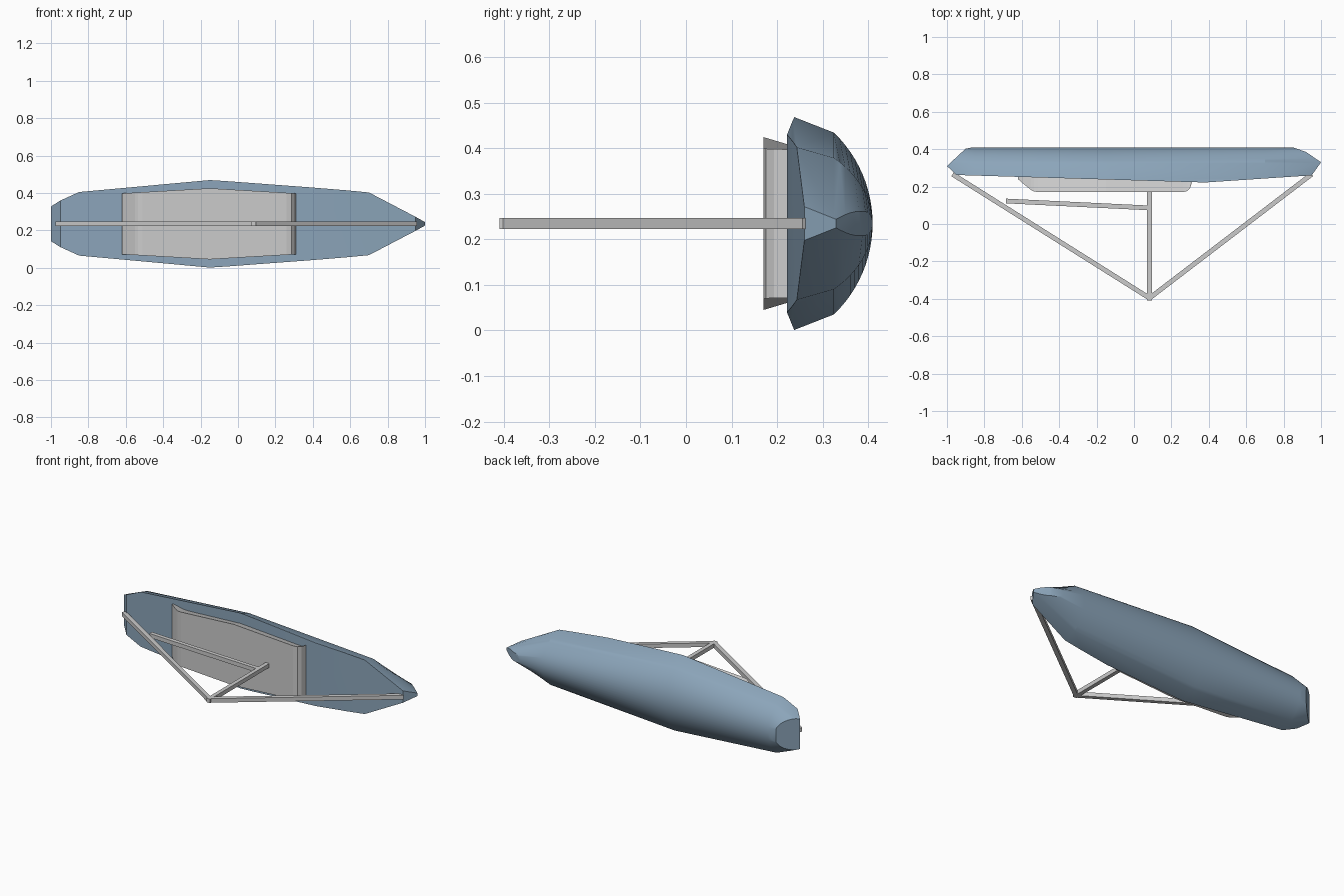
import bpy, bmesh, math
from mathutils import Vector

if "Cube" in bpy.data.objects:
    bpy.data.objects.remove(bpy.data.objects["Cube"])

ZC = 0.235  # height of the boat's centre line (it lies on its side)


def finish(bm, name, mat=None, angle=None):
    bmesh.ops.recalc_face_normals(bm, faces=bm.faces)
    me = bpy.data.meshes.new(name)
    bm.to_mesh(me)
    bm.free()
    ob = bpy.data.objects.new(name, me)
    bpy.context.collection.objects.link(ob)
    if mat:
        me.materials.append(mat)
    if angle:
        bpy.context.view_layer.objects.active = ob
        ob.select_set(True)
        bpy.ops.object.shade_smooth_by_angle(angle=math.radians(angle))
        ob.select_set(False)
    return ob


def loft(rings):
    bm = bmesh.new()
    vs = [[bm.verts.new(p) for p in r] for r in rings]
    n = len(vs[0])
    for a, b in zip(vs, vs[1:]):
        for i in range(n):
            j = (i + 1) % n
            bm.faces.new((a[i], a[j], b[j], b[i]))
    bm.faces.new(vs[0])
    bm.faces.new(vs[-1][::-1])
    return bm


def lerp_table(x, table):
    for (x0, h0), (x1, h1) in zip(table, table[1:]):
        if x <= x1:
            return h0 + (h1 - h0) * (x - x0) / (x1 - x0)
    return table[-1][1]


blue = bpy.data.materials.new("hull_blue")
blue.diffuse_color = (0.26, 0.375, 0.49, 1)
blue.use_nodes = True
blue.node_tree.nodes["Principled BSDF"].inputs["Base Color"].default_value = blue.diffuse_color

# Hull: one rounded section scaled to the beam at each station
R = 0.2775
a_max = math.asin(0.2 / R)
half = [(0.2, 1.015), (0.235, 1.0), (0.325, 0.85)]
for k in range(1, 13):
    a = a_max * (1 - k / 12)
    half.append((0.41 - R + R * math.cos(a), R * math.sin(a) / 0.235))
section = half + [(y, -s) for y, s in half[-2::-1]]
beam = [(-1.02, 0.097), (-0.85, 0.177), (-0.15, 0.235), (0.7, 0.17), (1.01, 0.006)]
bm = loft([[(x, y, ZC + s * h) for y, s in section] for x, h in beam])

# Trim the hull to its side profile: sheer, transom, keel and stem
profile = [(-0.95, 0.262), (0.38, 0.222), (0.95, 0.26), (1.0, 0.33), (0.92, 0.385),
           (0.85, 0.41), (-0.86, 0.41), (-0.9, 0.403), (-1.0, 0.31)]
for (x0, y0), (x1, y1) in zip(profile, profile[1:] + profile[:1]):
    if y0 == y1:
        continue
    geom = bm.verts[:] + bm.edges[:] + bm.faces[:]
    res = bmesh.ops.bisect_plane(bm, geom=geom, dist=1e-6, plane_co=(x0, y0, 0),
                                 plane_no=(y1 - y0, x0 - x1, 0), clear_outer=True)
    cut = [e for e in res["geom_cut"] if isinstance(e, bmesh.types.BMEdge) and e.is_boundary]
    if cut:
        bmesh.ops.holes_fill(bm, edges=cut, sides=0)
finish(bm, "hull", blue, 25)

# Cabin: low trunk following the beam, slightly narrower at the deck
plan = [(-0.62, 0.163), (-0.15, 0.19), (0.31, 0.163)]
roof = [(-0.62, 0.24), (-0.6, 0.222), (-0.55, 0.182), (-0.535, 0.174), (-0.51, 0.17),
        (-0.15, 0.17), (0.26, 0.17), (0.285, 0.176), (0.3, 0.193), (0.31, 0.225)]
rings = []
for x, y in roof:
    h = lerp_table(x, plan)
    hb = h - 0.3 * (0.265 - y)
    rings.append([(x, y, ZC + h), (x, 0.265, ZC + hb), (x, 0.265, ZC - hb), (x, y, ZC - h)])
finish(loft(rings), "cabin")


# Mast, boom and stays: square bars
def bar(name, p, q, w=0.025):
    p, q = Vector((*p, ZC)), Vector((*q, ZC))
    d = (q - p).normalized()
    side = Vector((-d.y, d.x, 0)) * w / 2
    up = Vector((0, 0, w / 2))
    finish(loft([[c + side + up, c - side + up, c - side - up, c + side - up] for c in (p, q)]), name)


TIP = (0.083, -0.396)
bar("mast", (0.083, -0.41), (0.083, 0.2))
bar("boom", (-0.685, 0.123), (0.083, 0.086))
bar("back_stay", (-0.97, 0.266), TIP)
bar("fore_stay", (0.95, 0.266), TIP)
